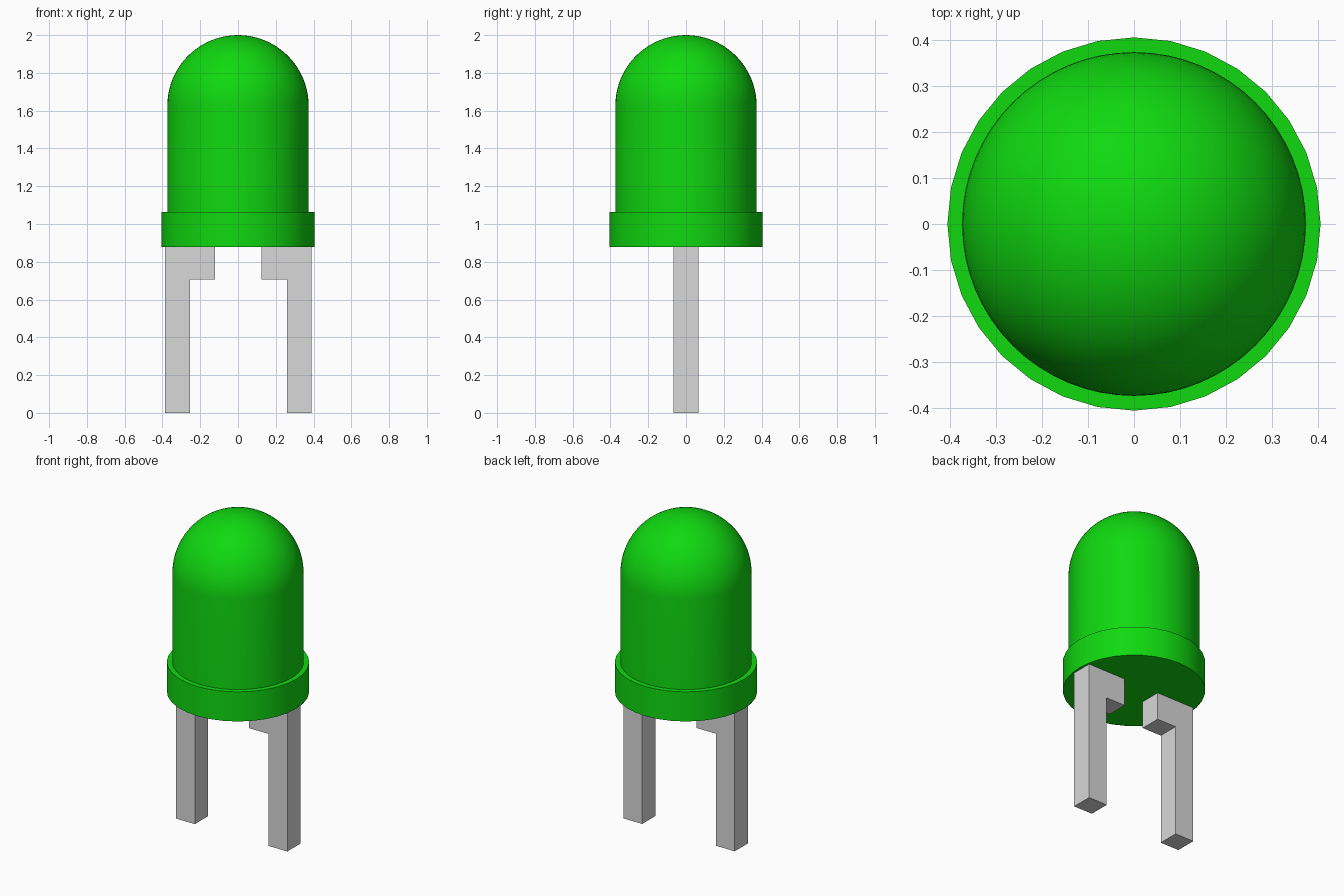
import bpy, bmesh, math

cube = bpy.data.objects.get("Cube")
if cube:
    bpy.data.objects.remove(cube, do_unlink=True)


def make_material(name, colour):
    mat = bpy.data.materials.new(name)
    mat.use_nodes = True
    mat.diffuse_color = colour
    mat.node_tree.nodes["Principled BSDF"].inputs["Base Color"].default_value = colour
    return mat


def finish(name, bm, mat, smooth=False):
    bmesh.ops.recalc_face_normals(bm, faces=bm.faces)
    mesh = bpy.data.meshes.new(name)
    bm.to_mesh(mesh)
    bm.free()
    mesh.materials.append(mat)
    obj = bpy.data.objects.new(name, mesh)
    bpy.context.collection.objects.link(obj)
    if smooth:
        bpy.ops.object.select_all(action="DESELECT")
        obj.select_set(True)
        bpy.context.view_layer.objects.active = obj
        bpy.ops.object.shade_smooth_by_angle(angle=math.radians(35))
    return obj


def lathe(name, profile, segments, mat):
    """Revolve an (r, z) profile around the vertical axis."""
    bm = bmesh.new()
    verts = [bm.verts.new((r, 0, z)) for r, z in profile]
    edges = [bm.edges.new(pair) for pair in zip(verts, verts[1:])]
    bmesh.ops.spin(bm, geom=verts + edges, axis=(0, 0, 1), cent=(0, 0, 0),
                   angle=math.tau, steps=segments)
    bmesh.ops.remove_doubles(bm, verts=bm.verts, dist=0.0005)
    return finish(name, bm, mat, smooth=True)


def leg(name, side, shift, mat):
    """Extrude a bent lead: long pin with a shoulder turned inwards."""
    outline = [(0.3875, 0), (0.3875, flange_bottom), (0.1225, flange_bottom),
               (0.1225, 0.705), (0.2565, 0.705), (0.2565, 0)]
    half = 0.066
    bm = bmesh.new()
    face = bm.faces.new([bm.verts.new((side * x + shift, -half, z)) for x, z in outline])
    new = bmesh.ops.extrude_face_region(bm, geom=[face])["geom"]
    bmesh.ops.translate(bm, vec=(0, 2 * half, 0),
                        verts=[v for v in new if isinstance(v, bmesh.types.BMVert)])
    return finish(name, bm, mat)


green = make_material("green plastic", (0.005, 0.69, 0.005, 1))
metal = make_material("grey metal", (0.69, 0.69, 0.69, 1))

flange_bottom, flange_top = 0.878, 1.064
flange_radius, lens_radius = 0.406, 0.374
dome_base = 2 - lens_radius

# Flange: a plain disc under the lens
lathe("flange", [(0, flange_bottom), (flange_radius, flange_bottom),
                 (flange_radius, flange_top), (0, flange_top)], 32, green)

# Lens: straight wall running into a hemispherical dome
steps = 20
dome = [(lens_radius * math.cos(a), dome_base + lens_radius * math.sin(a))
        for a in (i * math.pi / 2 / steps for i in range(steps + 1))]
lathe("lens", [(lens_radius, flange_top)] + dome, 64, green)

# Two bent leads
leg("left_leg", 1, 0.002, metal)
leg("right_leg", -1, 0.002, metal)
